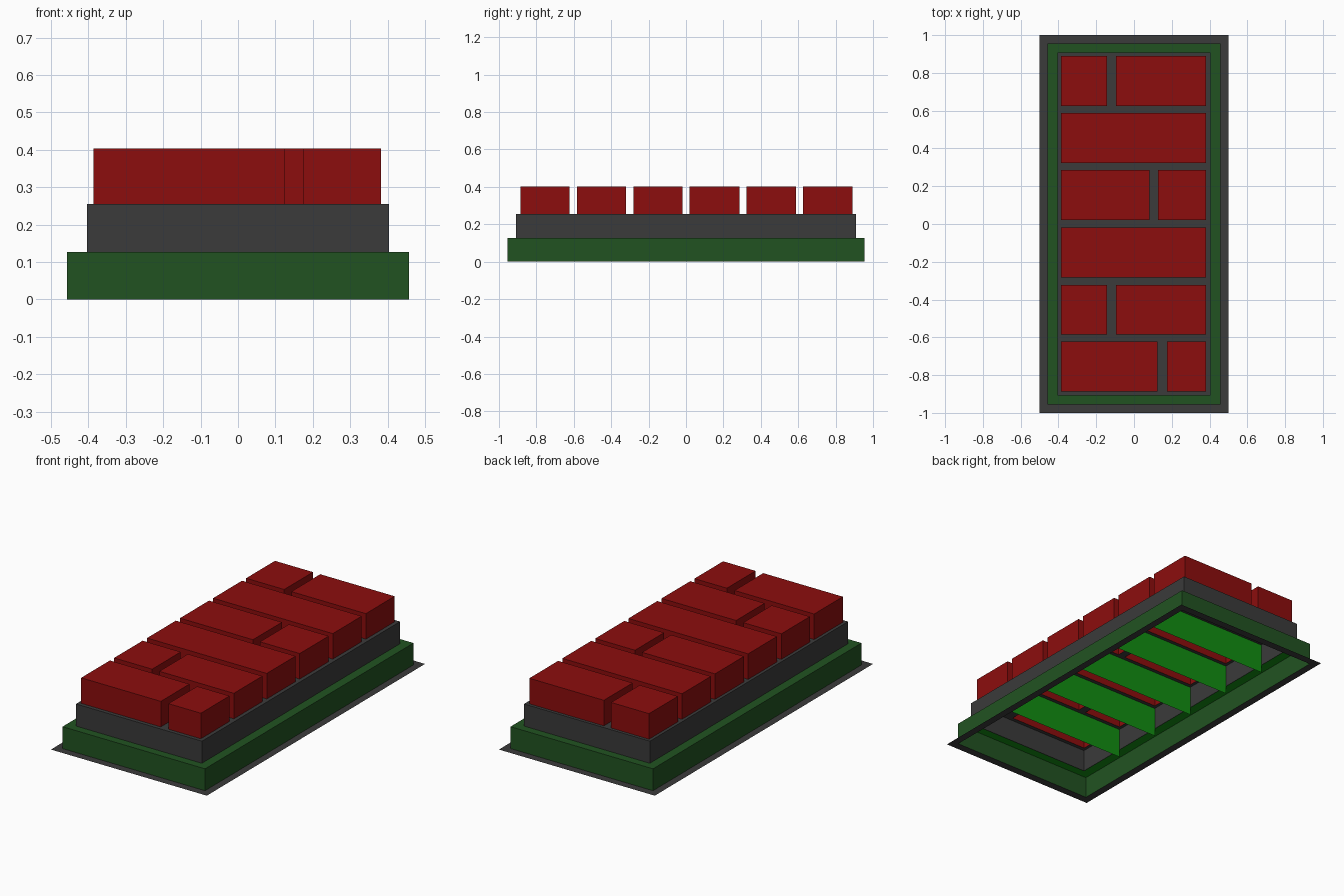
import bpy, bmesh

if "Cube" in bpy.data.objects:
    bpy.data.objects.remove(bpy.data.objects["Cube"])


def material(name, rgb):
    m = bpy.data.materials.new(name)
    m.diffuse_color = (*rgb, 1)
    m.use_nodes = True
    m.node_tree.nodes["Principled BSDF"].inputs["Base Color"].default_value = m.diffuse_color
    return m


RED = material("brick red", (0.265, 0.004, 0.004))
DARK = material("charcoal", (0.043, 0.043, 0.043))
GREEN = material("dark green", (0.0155, 0.086, 0.0155))
BRIGHT = material("bright green", (0.006, 0.27, 0.006))


def make(name, quads, mat):
    bm = bmesh.new()
    for q in quads:
        bm.faces.new([bm.verts.new(p) for p in q])
    bmesh.ops.remove_doubles(bm, verts=bm.verts, dist=1e-5)
    me = bpy.data.meshes.new(name)
    bm.to_mesh(me)
    bm.free()
    me.materials.append(mat)
    ob = bpy.data.objects.new(name, me)
    bpy.context.collection.objects.link(ob)
    return ob


def loop(x0, x1, y0, y1, z):
    return [(x0, y0, z), (x1, y0, z), (x1, y1, z), (x0, y1, z)]


def bridge(a, b):
    # four quads joining two rectangles
    return [(a[i], a[(i + 1) % 4], b[(i + 1) % 4], b[i]) for i in range(4)]


def rect(hx, hy, z):
    return loop(-hx, hx, -hy, hy, z)


Z1, Z2, Z3 = 0.127, 0.255, 0.403
G, T = (0.457, 0.955), (0.404, 0.908)   # green tier, dark tier half sizes

# flat border, stepped hollow tiers
make("border", bridge(rect(0.5, 1.0, 0), rect(*G, 0)), DARK)
make("lower_tier", bridge(rect(*G, 0), rect(*G, Z1)) + bridge(rect(*G, Z1), rect(*T, Z1)), GREEN)
make("ledge_underside", [q[::-1] for q in bridge(rect(*G, Z1 - 0.003), rect(*T, Z1 - 0.003))], BRIGHT)
upper = bridge(rect(*T, Z1), rect(*T, Z2))

# brick rows: y range and x splits
X0, X1 = -0.386, 0.382
rows = [(-0.886, -0.623, (0.125, 0.174)),
        (-0.584, -0.322, (-0.142, -0.096)),
        (-0.282, -0.018, None),
        (0.020, 0.286, (0.082, 0.127)),
        (0.323, 0.588, None),
        (0.626, 0.890, (-0.142, -0.096))]

# mortar sheet around the open-bottomed bricks
prev = -T[1]
for i, (y0, y1, split) in enumerate(rows):
    upper.append(loop(-T[0], T[0], prev, y0, Z2))
    prev = y1
    spans = [(X0, X1)] if split is None else [(X0, split[0]), (split[1], X1)]
    gaps = [(-T[0], X0), (X1, T[0])] + ([split] if split else [])
    upper += [loop(a, b, y0, y1, Z2) for a, b in gaps]
    for j, (a, b) in enumerate(spans):
        top = loop(a, b, y0, y1, Z3)
        make(f"brick_{i + 1}_{j + 1}", bridge(loop(a, b, y0, y1, Z2), top) + [top], RED)
upper.append(loop(-T[0], T[0], prev, T[1], Z2))
make("upper_tier", upper, DARK)

# hidden cross partitions between the rows
for i in range(5):
    y = (rows[i][1] + rows[i + 1][0]) / 2
    x = T[0] - 0.002
    make(f"partition_{i + 1}", [[(x, y, 0.08), (-x, y, 0.08), (-x, y, Z2 - 0.002), (x, y, Z2 - 0.002)]], BRIGHT)
